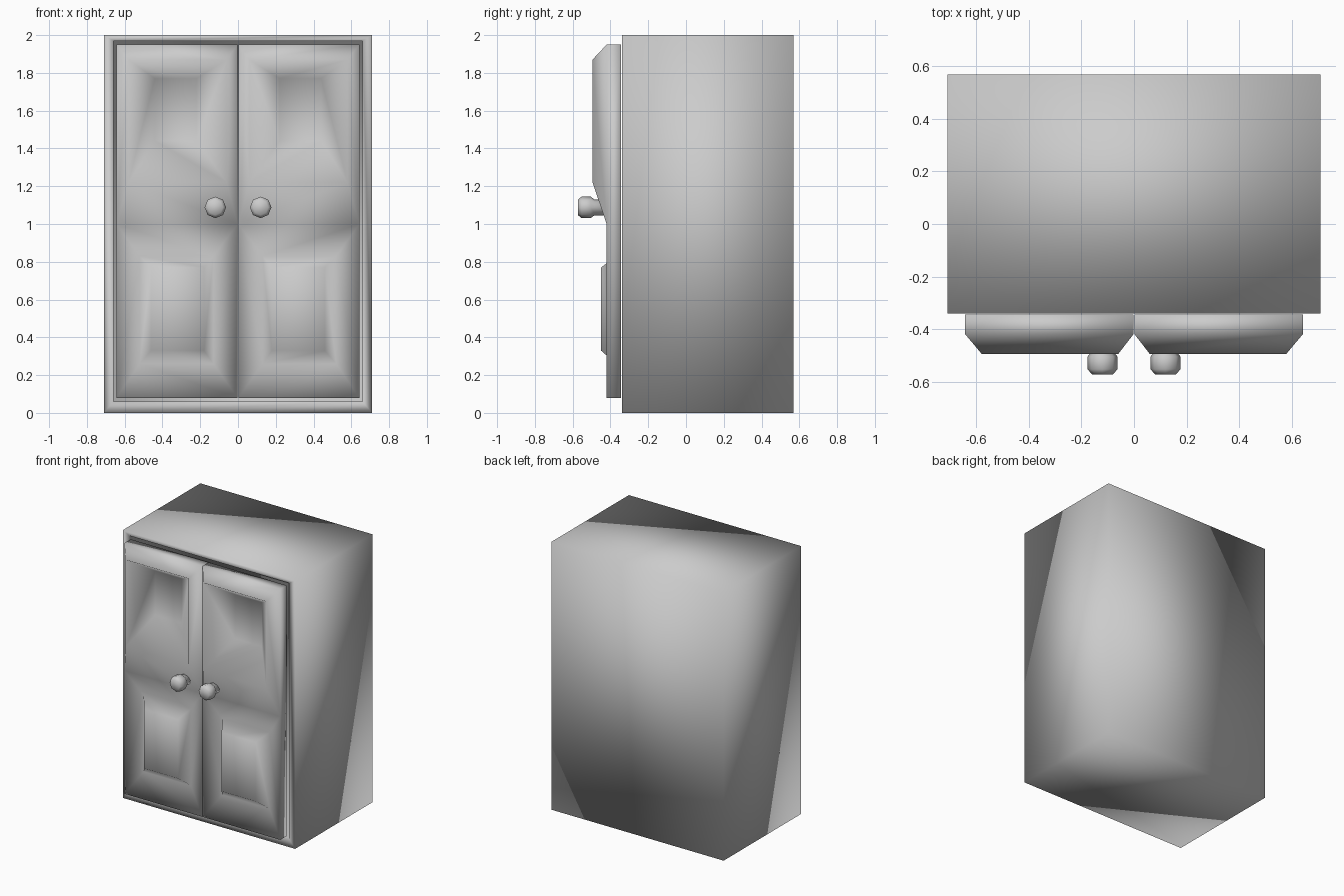
import bpy, bmesh, math

if "Cube" in bpy.data.objects:
    bpy.data.objects.remove(bpy.data.objects["Cube"])

# One painted-grey material for the whole cabinet
grey = bpy.data.materials.new("cabinet grey")
grey.diffuse_color = (0.6, 0.6, 0.6, 1)
grey.use_nodes = True
grey.node_tree.nodes["Principled BSDF"].inputs["Base Color"].default_value = grey.diffuse_color


def finish(name, bm):
    bmesh.ops.recalc_face_normals(bm, faces=bm.faces)
    mesh = bpy.data.meshes.new(name)
    bm.to_mesh(mesh)
    bm.free()
    mesh.materials.append(grey)
    for poly in mesh.polygons:
        poly.use_smooth = True          # soft shading across every edge
    obj = bpy.data.objects.new(name, mesh)
    bpy.context.collection.objects.link(obj)
    return obj


def rect(bm, x0, x1, z0, z1, y):
    return [bm.verts.new((x, y, z)) for x, z in ((x0, z0), (x1, z0), (x1, z1), (x0, z1))]


def bridge(bm, a, b):
    n = len(a)
    for i in range(n):
        bm.faces.new((a[i], a[(i + 1) % n], b[(i + 1) % n], b[i]))


def nest(bm, loops):
    """Connect successive loops and cap the last one."""
    for a, b in zip(loops, loops[1:]):
        bridge(bm, a, b)
    bm.faces.new(loops[-1])


# Cabinet body: a box with a shallow recess behind the doors
bm = bmesh.new()
back = rect(bm, -0.71, 0.71, 0, 2, 0.57)
bm.faces.new(back)
nest(bm, [back,
          rect(bm, -0.71, 0.71, 0, 2, -0.34),
          rect(bm, -0.66, 0.66, 0.06, 1.97, -0.34),
          rect(bm, -0.66, 0.66, 0.06, 1.97, -0.325)])
finish("cabinet_body", bm)


def door(name, s):
    bm = bmesh.new()
    x0, x1 = s * 0.002, s * 0.643

    # Slab edge: six points in front, six behind
    def outline(y):
        return [bm.verts.new((x, y, z)) for x, z in
                ((x0, 0.08), (x1, 0.08), (x1, 1.0), (x1, 1.95), (x0, 1.95), (x0, 1.0))]
    f, b = outline(-0.42), outline(-0.345)
    bridge(bm, f, b)
    bm.faces.new(b)
    # Upper panel: raised ridge sloping into a deep window recess
    nest(bm, [[f[5], f[2], f[3], f[4]],
              rect(bm, s * 0.06, s * 0.58, 1.22, 1.87, -0.495),
              rect(bm, s * 0.22, s * 0.44, 1.44, 1.77, -0.348)])
    # Lower panel: sunken channel around a raised field
    nest(bm, [[f[0], f[1], f[2], f[5]],
              rect(bm, s * 0.13, s * 0.52, 0.26, 0.83, -0.37),
              rect(bm, s * 0.18, s * 0.46, 0.33, 0.77, -0.45)])
    finish(name, bm)


def knob(name, s):
    bm = bmesh.new()
    profile = ((0.042, -0.40), (0.042, -0.485), (0.057, -0.505),
               (0.057, -0.553), (0.04, -0.573))
    loops = [[bm.verts.new((s * 0.12 + r * math.cos(k * math.pi / 4), y,
                            1.088 + r * math.sin(k * math.pi / 4))) for k in range(8)]
             for r, y in profile]
    bm.faces.new(loops[0])
    nest(bm, loops)
    finish(name, bm)


for side, s in (("left", -1), ("right", 1)):
    door(side + "_door", s)
    knob(side + "_knob", s)
